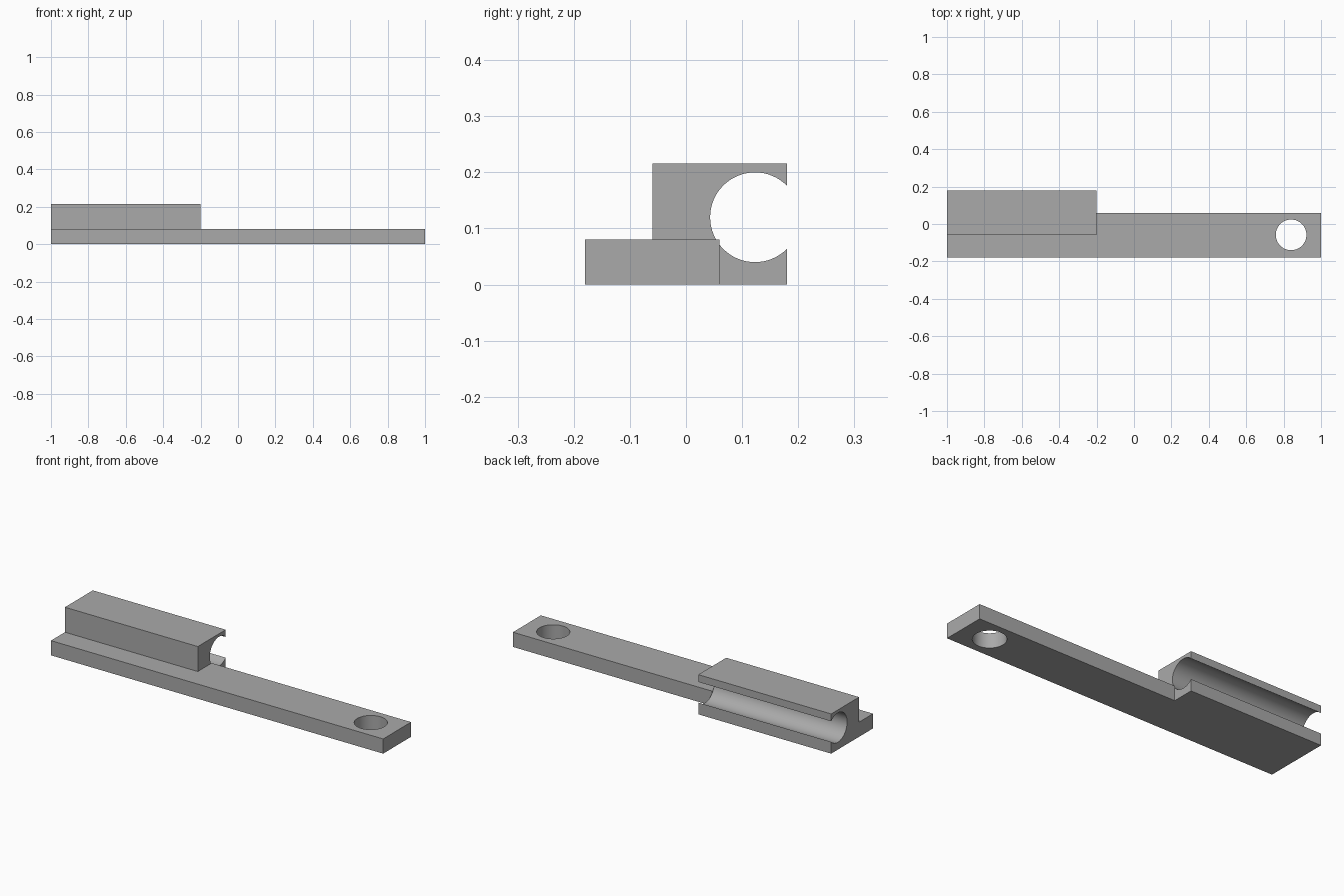
import bpy, bmesh, math
from mathutils import Vector

if "Cube" in bpy.data.objects:
    bpy.data.objects.remove(bpy.data.objects["Cube"], do_unlink=True)

grey = bpy.data.materials.new("plain_grey")
grey.use_nodes = True
colour = (0.4, 0.4, 0.4, 1)
grey.diffuse_color = colour
grey.node_tree.nodes["Principled BSDF"].inputs["Base Color"].default_value = colour


def extrude_profile(name, points, direction):
    """Solid made by sweeping a closed outline along a straight line."""
    bm = bmesh.new()
    face = bm.faces.new([bm.verts.new(p) for p in points])
    swept = bmesh.ops.extrude_face_region(bm, geom=[face], use_keep_orig=True)
    verts = [v for v in swept["geom"] if isinstance(v, bmesh.types.BMVert)]
    bmesh.ops.translate(bm, verts=verts, vec=Vector(direction))
    bmesh.ops.recalc_face_normals(bm, faces=bm.faces)
    mesh = bpy.data.meshes.new(name)
    bm.to_mesh(mesh)
    bm.free()
    mesh.materials.append(grey)
    obj = bpy.data.objects.new(name, mesh)
    bpy.context.collection.objects.link(obj)
    return obj


def apply_boolean(target, tool, operation):
    mod = target.modifiers.new(operation.lower(), 'BOOLEAN')
    mod.operation, mod.solver, mod.object = operation, 'EXACT', tool
    bpy.context.view_layer.objects.active = target
    bpy.ops.object.modifier_apply(modifier=mod.name)
    bpy.data.objects.remove(tool, do_unlink=True)


# Stepped block with an open round channel in its back
back, bore_y, bore_z, bore_r = 0.18, 0.123, 0.12, 0.08
start = math.acos((back - bore_y) / bore_r)
steps = 48
arc = []
for i in range(steps + 1):
    a = start + (2 * math.pi - 2 * start) * i / steps
    arc.append((bore_y + bore_r * math.cos(a), bore_z + bore_r * math.sin(a)))
outline = [(back, 0), (-0.18, 0), (-0.18, 0.08), (-0.06, 0.08),
           (-0.06, 0.216), (back, 0.216)] + arc
bracket = extrude_profile("channel_bracket", [(-1, y, z) for y, z in outline], (0.8, 0, 0))

# Flat arm with a round bolt hole
arm = extrude_profile("flat_arm", [(-0.2, -0.18, 0), (1, -0.18, 0), (1, 0.06, 0), (-0.2, 0.06, 0)],
                      (0, 0, 0.08))
ring = [2 * math.pi * i / 64 for i in range(64)]
hole = extrude_profile("hole_cutter", [(0.84 + 0.082 * math.cos(a), -0.058 + 0.082 * math.sin(a), -0.1)
                                       for a in ring], (0, 0, 0.3))
apply_boolean(arm, hole, 'DIFFERENCE')

# Join the arm to the block and clear the flat seams
apply_boolean(bracket, arm, 'UNION')
bm = bmesh.new()
bm.from_mesh(bracket.data)
bmesh.ops.remove_doubles(bm, verts=bm.verts, dist=0.00001)
bmesh.ops.dissolve_limit(bm, angle_limit=math.radians(0.5), verts=bm.verts, edges=bm.edges)
bm.to_mesh(bracket.data)
bm.free()

bpy.ops.object.select_all(action='DESELECT')
bracket.select_set(True)
bpy.context.view_layer.objects.active = bracket
bpy.ops.object.shade_smooth_by_angle(angle=math.radians(30))
